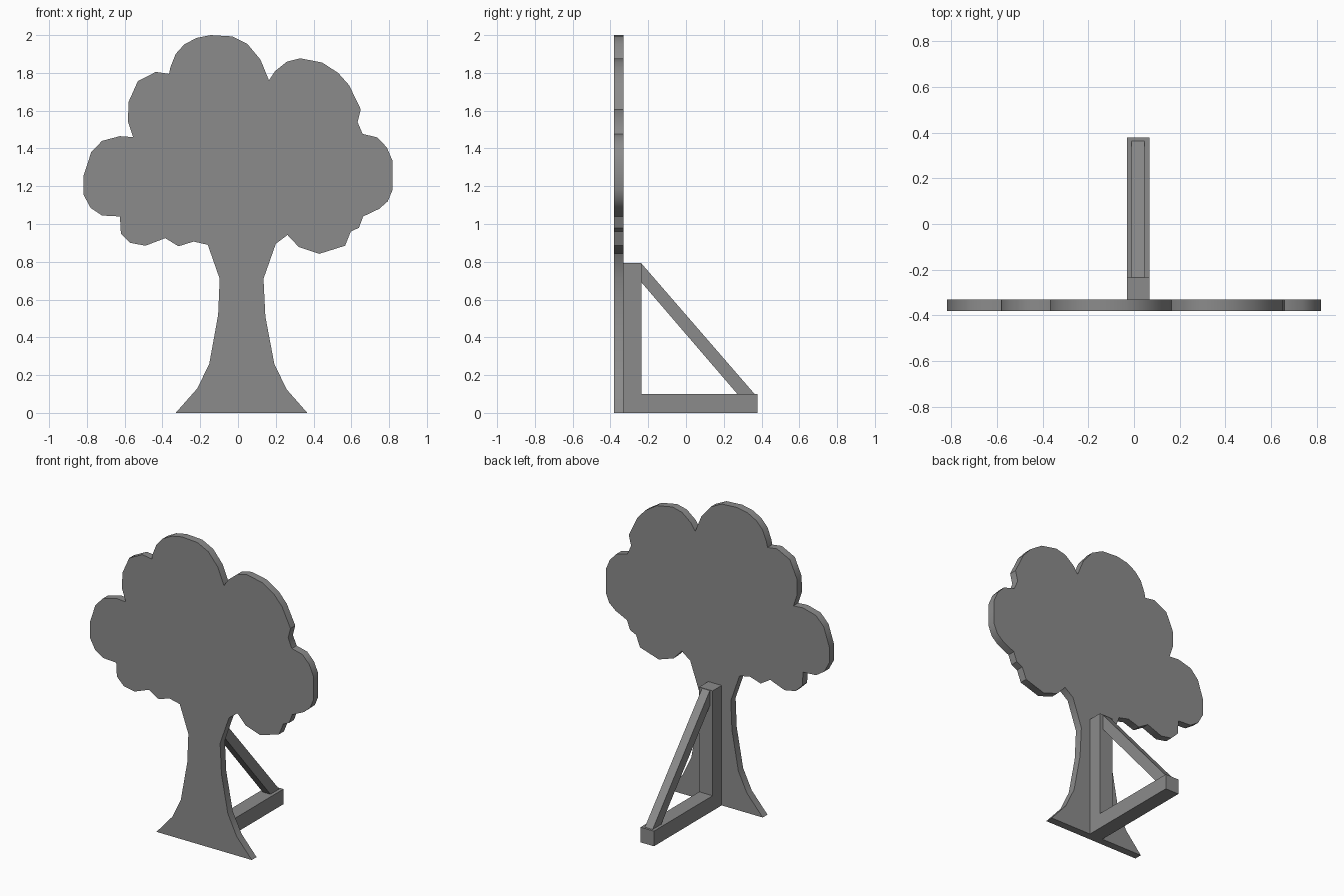
import bpy, bmesh, math
from mathutils import Vector

if "Cube" in bpy.data.objects:
    bpy.data.objects.remove(bpy.data.objects["Cube"])

# Dark grey paint
paint = bpy.data.materials.new("dark_grey")
paint.diffuse_color = (.26, .26, .26, 1)
paint.use_nodes = True
paint.node_tree.nodes["Principled BSDF"].inputs["Base Color"].default_value = paint.diffuse_color


def extrude_profile(name, points, shift):
    """Closed flat profile pushed along a vector into a solid."""
    bm = bmesh.new()
    face = bm.faces.new([bm.verts.new(p) for p in points])
    out = bmesh.ops.extrude_face_region(bm, geom=[face], use_keep_orig=True)
    verts = [g for g in out["geom"] if isinstance(g, bmesh.types.BMVert)]
    bmesh.ops.translate(bm, verts=verts, vec=Vector(shift))
    bmesh.ops.recalc_face_normals(bm, faces=bm.faces)
    mesh = bpy.data.meshes.new(name)
    bm.to_mesh(mesh)
    bm.free()
    mesh.materials.append(paint)
    obj = bpy.data.objects.new(name, mesh)
    bpy.context.collection.objects.link(obj)
    return obj


def side_part(name, yz, x0, x1):
    """Timber drawn in side view, with its width along x."""
    return extrude_profile(name, [(x0, y, z) for y, z in yz], (x1 - x0, 0, 0))


def rect(y0, y1, z0, z1):
    return [(y0, z0), (y1, z0), (y1, z1), (y0, z1)]


# Tree silhouette: left trunk, scalloped crown, right trunk
trunk_left = [(-.33, 0), (-.215, .13), (-.152, .26), (-.105, .52), (-.097, .71), (-.16, .89)]
crown = [
    (-.235, .907), (-.315, .882), (-.385, .925), (-.49, .885), (-.57, .90), (-.62, .95),
    (-.625, 1.04), (-.72, 1.045), (-.78, 1.085), (-.818, 1.155), (-.818, 1.255),
    (-.777, 1.38), (-.72, 1.44), (-.625, 1.465), (-.555, 1.46), (-.582, 1.54),
    (-.58, 1.645), (-.53, 1.757), (-.435, 1.805), (-.365, 1.795), (-.358, 1.83),
    (-.33, 1.90), (-.285, 1.95), (-.22, 1.985), (-.145, 2.0), (-.03, 1.993),
    (.05, 1.953), (.119, 1.87), (.164, 1.76), (.195, 1.808), (.26, 1.86),
    (.33, 1.877), (.445, 1.855), (.53, 1.80), (.588, 1.735), (.65, 1.607),
    (.633, 1.54), (.66, 1.477), (.738, 1.458), (.788, 1.405), (.818, 1.335),
    (.818, 1.18), (.793, 1.12), (.747, 1.08), (.663, 1.04), (.64, .98),
    (.597, .96), (.567, .885), (.43, .842), (.322, .878), (.262, .942)]
trunk_right = [(.2, .895), (.135, .71), (.145, .51), (.192, .26), (.257, .125), (.367, 0)]
outline = trunk_left + crown + trunk_right
tree = extrude_profile("tree_cutout", [(x, -.38, z) for x, z in outline], (0, .05, 0))

# Soft rim around the cutout, crisp front and back edges
bpy.context.view_layer.objects.active = tree
tree.select_set(True)
bpy.ops.object.shade_smooth_by_angle(angle=math.radians(40))

# Wooden prop stand behind the cutout
side_part("stand_post", rect(-.33, -.235, 0, .793), -.03, .068)
side_part("stand_foot", rect(-.235, .378, 0, .10), -.03, .068)
side_part("stand_brace", [(-.235, .79), (-.235, .69), (.272, .10), (.363, .10)], -.010, .047)
